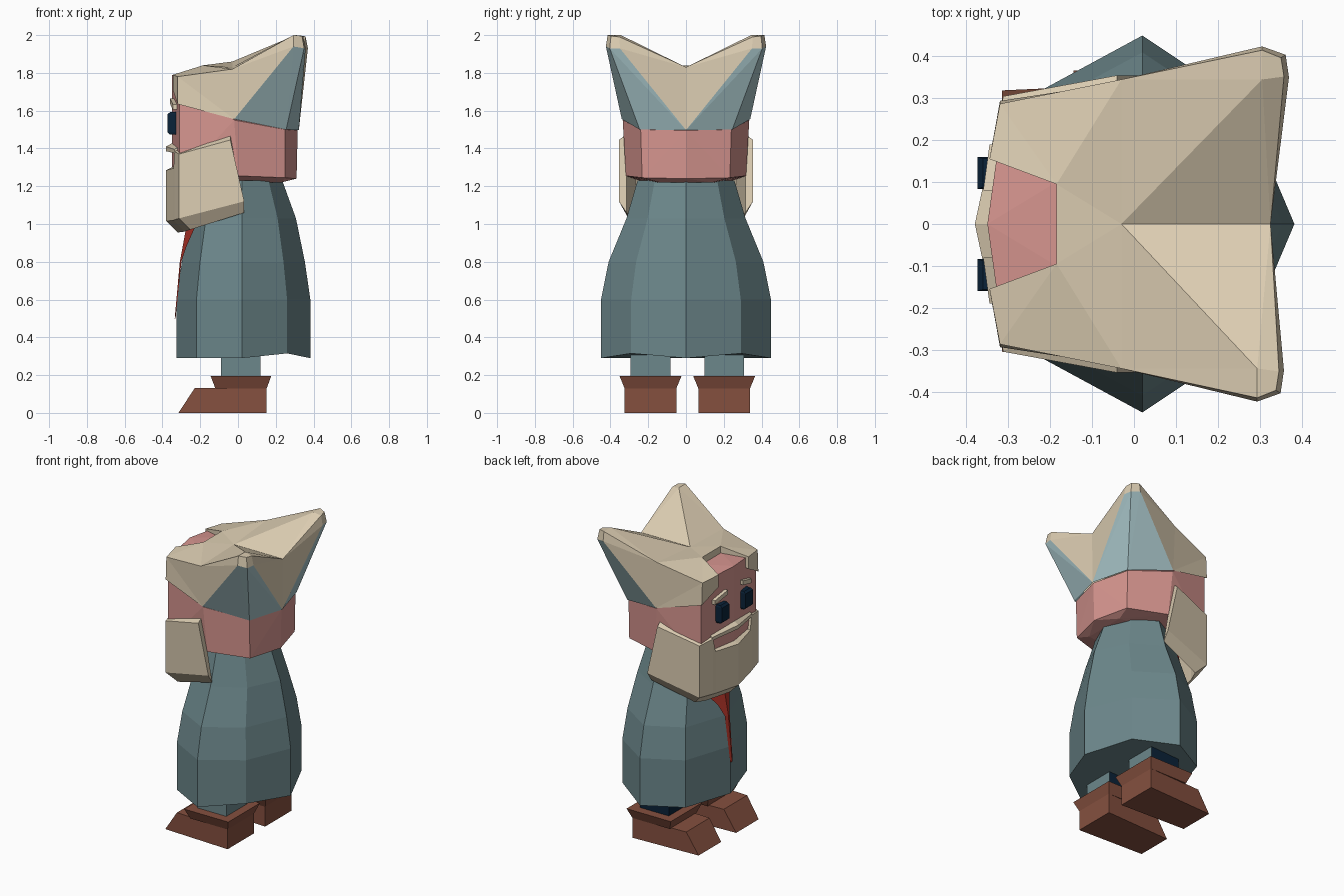
import bpy, bmesh, math

if "Cube" in bpy.data.objects:
    bpy.data.objects.remove(bpy.data.objects["Cube"])


def material(name, hexa):
    def lin(c):
        c /= 255
        return c / 12.92 if c <= 0.04045 else ((c + 0.055) / 1.055) ** 2.4
    m = bpy.data.materials.new(name)
    m.diffuse_color = [lin(int(hexa[i:i + 2], 16)) for i in (0, 2, 4)] + [1]
    m.use_nodes = True
    m.node_tree.nodes["Principled BSDF"].inputs["Base Color"].default_value = m.diffuse_color
    return m


TAN = material("tan hair", "DCCDB2")
PINK = material("pink skin", "D6958F")
ROBE = material("teal robe", "6C878B")
LINING = material("pale blue lining", "A5C2C6")
BOOT = material("brown leather", "85503F")
RED = material("red cloth", "B8372B")
NAVY = material("dark navy", "0A2238")


def finish(name, bm, *mats):
    bmesh.ops.remove_doubles(bm, verts=bm.verts, dist=0.0005)
    bmesh.ops.recalc_face_normals(bm, faces=bm.faces)
    me = bpy.data.meshes.new(name)
    bm.to_mesh(me)
    bm.free()
    for m in mats:
        me.materials.append(m)
    ob = bpy.data.objects.new(name, me)
    bpy.context.collection.objects.link(ob)
    return ob


def add_face(bm, pts, mat=0):
    f = bm.faces.new([bm.verts.new(p) for p in pts])
    f.material_index = mat
    return f


def loft(bm, rings):
    """Skin a list of equal-length closed rings, with both ends capped."""
    for a, b in zip(rings, rings[1:]):
        for i in range(len(a)):
            j = (i + 1) % len(a)
            add_face(bm, (a[i], a[j], b[j], b[i]))
    add_face(bm, rings[0])
    add_face(bm, rings[-1])


def rect(x0, x1, y0, y1, z):
    return [(x0, y0, z), (x1, y0, z), (x1, y1, z), (x0, y1, z)]


def block(name, bottom, top, *mats):
    bm = bmesh.new()
    loft(bm, [bottom, top])
    return finish(name, bm, *mats)


def hull(name, pts, mat):
    bm = bmesh.new()
    for p in pts:
        bm.verts.new(p)
    bmesh.ops.convex_hull(bm, input=bm.verts)
    bmesh.ops.dissolve_limit(bm, angle_limit=0.01, verts=bm.verts, edges=bm.edges)
    return finish(name, bm, mat)


# Robe: eight-sided bell with a slightly raised hem at the back corners
outline = [(.363, 0), (.24, .29), (0, .45), (-.24, .32),
           (-.345, 0), (-.24, -.32), (0, -.45), (.24, -.29)]
rings = []
for z, sx, sy in [(.29, 1, 1), (.6, 1, 1), (.8, .92, .91), (1.03, .79, .7), (1.23, .59, .57)]:
    rings.append([(.02 + x * sx, y * sy, z + (.025 if z == .29 and x == .24 else 0))
                  for x, y in outline])
bm = bmesh.new()
loft(bm, rings)
finish("robe", bm, ROBE)

# Red neck cloth, a thin strip folded over the front edge of the robe
bm = bmesh.new()
strip = [(1.1, -.235, .22), (1.03, -.266, .18), (.88, -.293, .06), (.8, -.308, .025), (.5, -.335, .013)]
for (z0, x0, w0), (z1, x1, w1) in zip(strip, strip[1:]):
    for s in (-1, 1):
        add_face(bm, [(x0, 0, z0), (x1, 0, z1), (x1 + w1 * .33, s * w1, z1), (x0 + w0 * .33, s * w0, z0)])
finish("neck_cloth", bm, RED)

# Legs and boots
for side, c in (("left", .202), ("right", -.188)):
    leg = block(side + "_leg", rect(-.09, .12, c - .105, c + .105, .15),
                rect(-.09, .12, c - .105, c + .105, .32), ROBE, NAVY)
    for f in leg.data.polygons:
        if f.normal.x < -.5 or f.normal.y > .5:
            f.material_index = 1
    sole = [(-.315, c - .117, 0), (.152, c - .137, 0), (.152, c + .137, 0), (-.315, c + .117, 0)]
    upper = [(-.228, c - .121, .133), (.152, c - .137, .133), (.152, c + .137, .133), (-.228, c + .121, .133)]
    block(side + "_boot", sole, upper, BOOT)
    block(side + "_boot_cuff", rect(-.12, .152, c - .137, c + .137, .13),
          rect(-.145, .176, c - .164, c + .164, .195), BOOT)

# Head: eight-sided, with an edge at the middle of the back and of the face
pts = [(-.35, 0, 1.24), (-.35, 0, 1.79), (.31, 0, 1.24), (.316, 0, 1.495)]
for s in (-1, 1):
    pts += [(-.31, s * .285, 1.24), (-.31, s * .285, 1.775), (-.185, s * .1, 1.795),
            (0, s * .318, 1.255), (-.02, s * .335, 1.55),
            (.25, s * .232, 1.245), (.25, s * .24, 1.5),
            (.23, s * .14, 1.22), (-.2, s * .2, 1.22)]
hull("head", pts, PINK)

# Hair cap with two horns, pale lining under each horn
bm = bmesh.new()
C, M, V = (-.03, 0, 1.83), (.326, 0, 1.83), (.322, 0, 1.497)
for s in (-1, 1):
    d = .006 * s

    def P(x, y, z):
        return (x, y * s, z)
    N, N2 = P(-.185, .095, 1.84), P(-.185, .095, 1.78)
    Nf, Nf2 = P(-.345, .155, 1.79), P(-.345, .155, 1.71)
    At, Ab = P(-.32, .287, 1.78), P(-.32, .294, 1.635)
    S, B, E = P(-.03, .345, 1.84 + .02 * s), P(-.02, .34, 1.555), P(.255, .245, 1.5)
    Ta, Tb = P(.3 + d, .345, 2), P(.3 + d, .415, 2)
    Tc, Td = P(.345 + d, .397, 1.995), P(.352 + d, .352, 1.99)
    Ub, Uc, Ud = P(.3 + d, .424, 1.94), P(.356 + d, .404, 1.93), P(.364 + d, .35, 1.93)
    for q in [(C, N, S), (N, At, S), (N, Nf, At), (C, S, Ta), (S, Tb, Ta),
              (C, Ta, M), (M, Ta, Td), (M, Td, Ud), (M, Ud, V),
              (At, Ab, B), (At, B, S), (S, B, Ub), (S, Ub, Tb),
              (Ta, Tb, Tc, Td), (Tb, Ub, Uc, Tc), (Tc, Uc, Ud, Td),
              (N, N2, Nf), (N2, Nf2, Nf), (Nf, Nf2, Ab, At)]:
        add_face(bm, q)
    for q in [(B, E, Ub), (E, Uc, Ub), (E, V, Uc), (V, Ud, Uc)]:
        add_face(bm, q, 1)
add_face(bm, [C, (-.185, .095, 1.84), (-.185, -.095, 1.84)])
add_face(bm, [(-.185, .095, 1.84), (-.185, -.095, 1.84), (-.185, -.095, 1.78), (-.185, .095, 1.78)])
finish("hair", bm, TAN, LINING)


# Beard and moustache: bands swept around the jaw with slanted top and bottom
def band(name, half, lift, drop):
    """half: stations (x top, x bottom, y, z top, z bottom) from centre outward."""
    full = [(a, b, -y, t, u) for a, b, y, t, u in reversed(half) if y > 0] + half
    rings = []
    for a, b, y, t, u in full:
        yi = y - math.copysign(.04, y) if abs(y) > .25 else y
        i = .06 if abs(y) < .32 else 0
        rings.append([(a, y, t), (b, y, u), (b + i, yi, u - drop), (a + i, yi, t + lift)])
    bm = bmesh.new()
    loft(bm, rings)
    finish(name, bm, TAN)


band("beard", [(-.38, -.38, 0, 1.285, 1.015), (-.341, -.341, .18, 1.295, 1.02),
               (-.337, -.337, .2, 1.385, 1.022), (-.312, -.312, .305, 1.37, 1.03),
               (-.04, .033, .355, 1.445, 1.12)], .03, .06)
band("moustache", [(-.38, -.38, 0, 1.41, 1.385), (-.336, -.336, .205, 1.395, 1.375)], .035, 0)

# Eyes and eyebrows
for side, s in (("left", 1), ("right", -1)):
    c = .122 * s
    hull(side + "_eye", rect(-.374, -.32, c - .038, c + .038, 1.485) +
         rect(-.374, -.32, c - .038, c + .038, 1.58) +
         rect(-.36, -.32, c - .034, c + .034, 1.473) + rect(-.36, -.32, c - .034, c + .034, 1.592), NAVY)
    hull(side + "_eyebrow", [(x + (.015 if y > .15 else 0), y * s, z + dz)
         for y, z in ((.08, 1.637), (.19, 1.605))
         for x in (-.36, -.315) for dz in (0, .028)], TAN)
